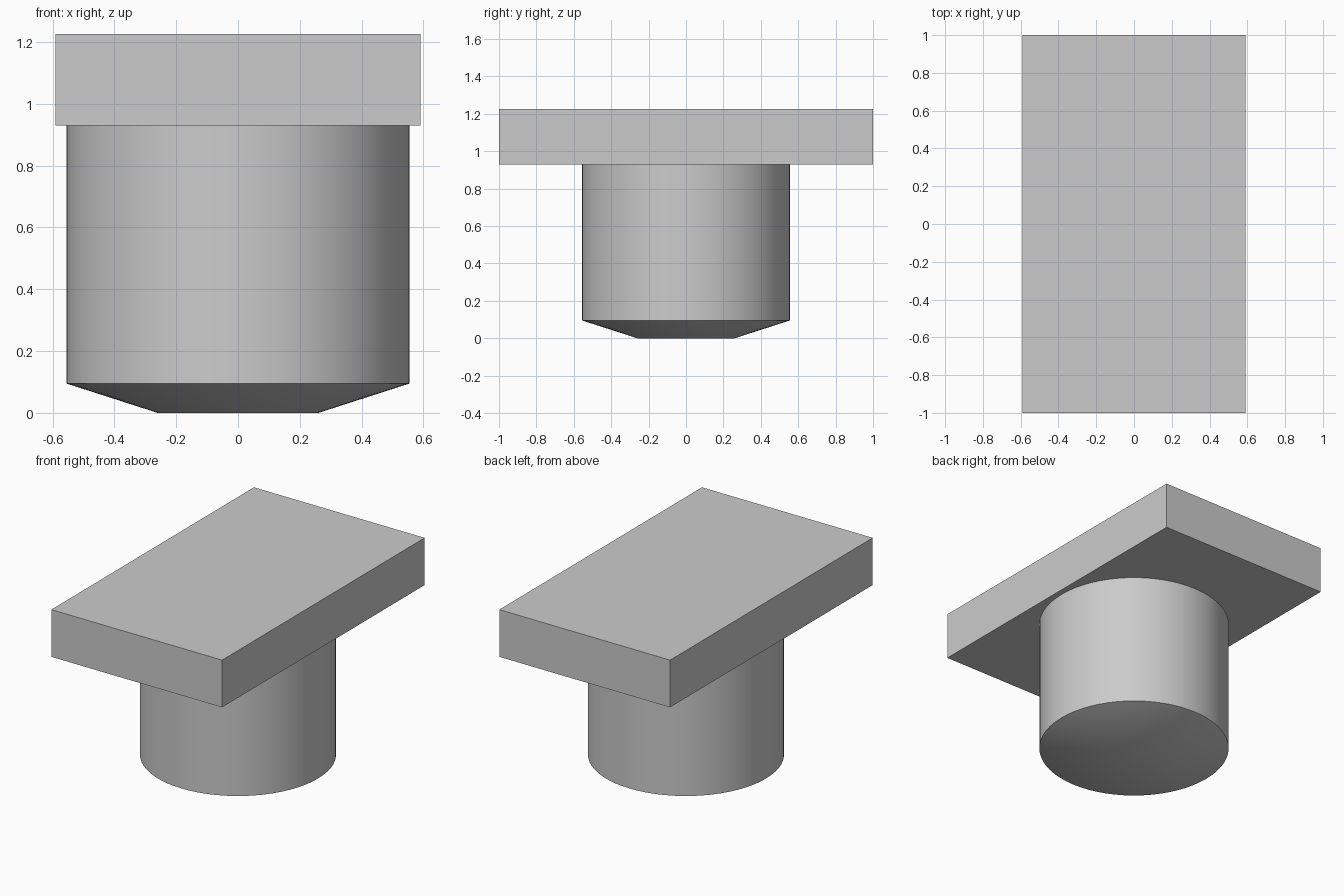
import bpy
import bmesh
from math import radians

cube = bpy.data.objects.get("Cube")
if cube:
    bpy.data.objects.remove(cube, do_unlink=True)

grey = bpy.data.materials.new("plain grey")
grey.use_nodes = True
colour = (0.6, 0.6, 0.6, 1)
grey.diffuse_color = colour
grey.node_tree.nodes["Principled BSDF"].inputs["Base Color"].default_value = colour

SEGMENTS = 64
RADIUS, TIP_RADIUS = 0.555, 0.26
CHAMFER_TOP, PLATE_BOTTOM, PLATE_TOP = 0.095, 0.93, 1.225

# Rectangular top plate
bpy.ops.mesh.primitive_cube_add(size=1, location=(0, 0, (PLATE_BOTTOM + PLATE_TOP) / 2))
plate = bpy.context.object
plate.name = "top_plate"
plate.dimensions = (1.18, 2, PLATE_TOP - PLATE_BOTTOM)
bpy.ops.object.transform_apply(location=False, rotation=False, scale=True)
plate.data.materials.append(grey)

# Round stem, with its bottom rim drawn in to a shallow tapered tip
bpy.ops.mesh.primitive_cylinder_add(vertices=SEGMENTS, radius=RADIUS,
                                    depth=PLATE_BOTTOM - CHAMFER_TOP,
                                    location=(0, 0, (PLATE_BOTTOM + CHAMFER_TOP) / 2))
stem = bpy.context.object
stem.name = "tapered_stem"
stem.data.materials.append(grey)
bm = bmesh.new()
bm.from_mesh(stem.data)
bottom = min(bm.faces, key=lambda f: f.calc_center_median().z)
extruded = bmesh.ops.extrude_discrete_faces(bm, faces=[bottom])["faces"][0]
for v in extruded.verts:
    v.co.x *= TIP_RADIUS / RADIUS
    v.co.y *= TIP_RADIUS / RADIUS
    v.co.z -= CHAMFER_TOP
bm.to_mesh(stem.data)
bm.free()
bpy.ops.object.shade_smooth_by_angle(angle=radians(30))
